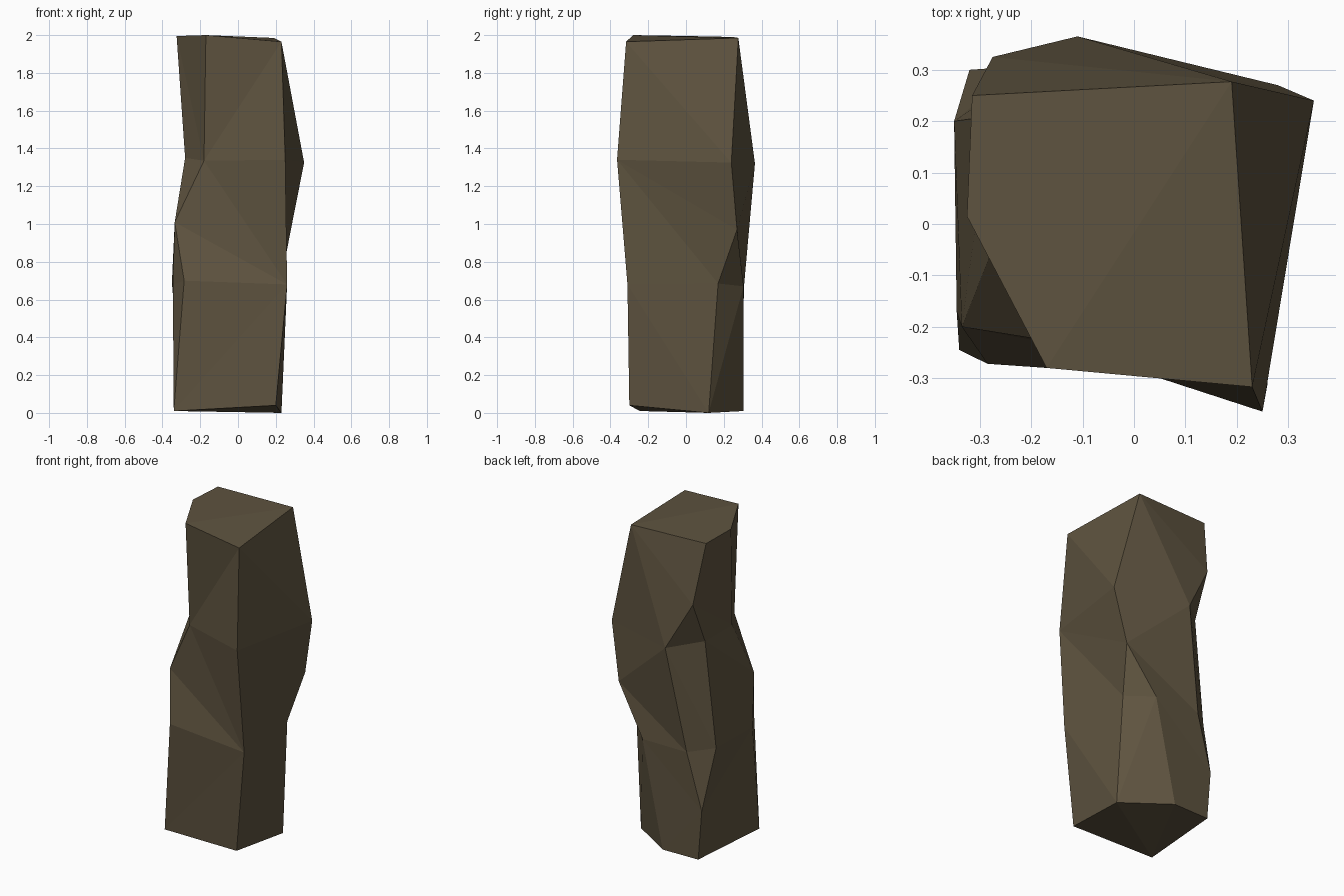
import bpy, bmesh

if "Cube" in bpy.data.objects:
    bpy.data.objects.remove(bpy.data.objects["Cube"])

# Corner edges of the stone pillar, each listed bottom to top.
# Points shared by two edges are where a chipped corner closes up.
back_right_chip = [(.28, .27, .97), (.35, .24, 1.325), (.19, .277, 1.985)]
back_left_foot = [(-.295, .30, .01), (-.32, .30, .32)]
back_left_head = [(-.275, .325, 1.62), (-.315, .25, 1.99)]
front_left_foot = (-.34, -.245, .01)
front_left_pinch = (-.335, -.2, 1.01)

front_right = [(.2, -.3, .04), (.26, -.31, .68), (.25, -.365, 1.34), (.23, -.317, 1.965)]
right_back = [(.23, .12, 0), (.225, .17, .685)] + back_right_chip
back_right = [(-.05, .305, .01), (.09, .305, .67)] + back_right_chip
back_left = back_left_foot + [(-.22, .307, .67), (-.11, .365, 1.32)] + back_left_head
left_back = back_left_foot + [(-.35, .2, .69), (-.28, .21, 1.35)] + back_left_head
left_front = [front_left_foot, (-.345, -.17, .68), front_left_pinch,
              (-.28, -.06, 1.35), (-.325, .015, 1.995)]
front_left = [front_left_foot, (-.285, -.272, .70), front_left_pinch,
              (-.18, -.225, 1.335), (-.17, -.28, 2.0)]

bm = bmesh.new()
verts = {}


def face(*points):
    """Add a face, dropping those that collapse onto an edge."""
    if len(set(points)) == len(points):
        for p in points:
            if p not in verts:
                verts[p] = bm.verts.new(p)
        bm.faces.new([verts[p] for p in points])


def panel(a, b, lead=0.0):
    """Zip two corner edges with triangles, lowest next point first; lead favours a."""
    i = j = 0
    while i < len(a) - 1 or j < len(b) - 1:
        step_a = j == len(b) - 1 or (i < len(a) - 1 and a[i + 1][2] - lead <= b[j + 1][2])
        if step_a:
            face(a[i], b[j], a[i + 1])
            i += 1
        else:
            face(a[i], b[j], b[j + 1])
            j += 1


# Sides and chipped corners
panel(front_right, right_back, 0.4)
panel(right_back, back_right)
panel(back_right[:4], back_left[:4])
panel(back_right[3:], back_left[3:], 0.5)
panel(back_left, left_back)
panel(left_back, left_front)
panel(left_front, front_left)
panel(front_left, front_right)

# Top and bottom caps as fans
top = [e[-1] for e in (right_back, back_left, left_front, front_left, front_right)]
bottom = [e[0] for e in (front_left, front_right, right_back, back_right, back_left)]
for ring in (top, bottom):
    for k in range(1, 4):
        face(ring[0], ring[k], ring[k + 1])

bmesh.ops.recalc_face_normals(bm, faces=bm.faces)
mesh = bpy.data.meshes.new("stone_pillar")
bm.to_mesh(mesh)
bm.free()

# Single brown stone colour
stone = bpy.data.materials.new("brown stone")
stone.diffuse_color = (0.112, 0.087, 0.050, 1)
stone.use_nodes = True
stone.node_tree.nodes["Principled BSDF"].inputs["Base Color"].default_value = stone.diffuse_color
mesh.materials.append(stone)
bpy.context.collection.objects.link(bpy.data.objects.new("stone_pillar", mesh))
